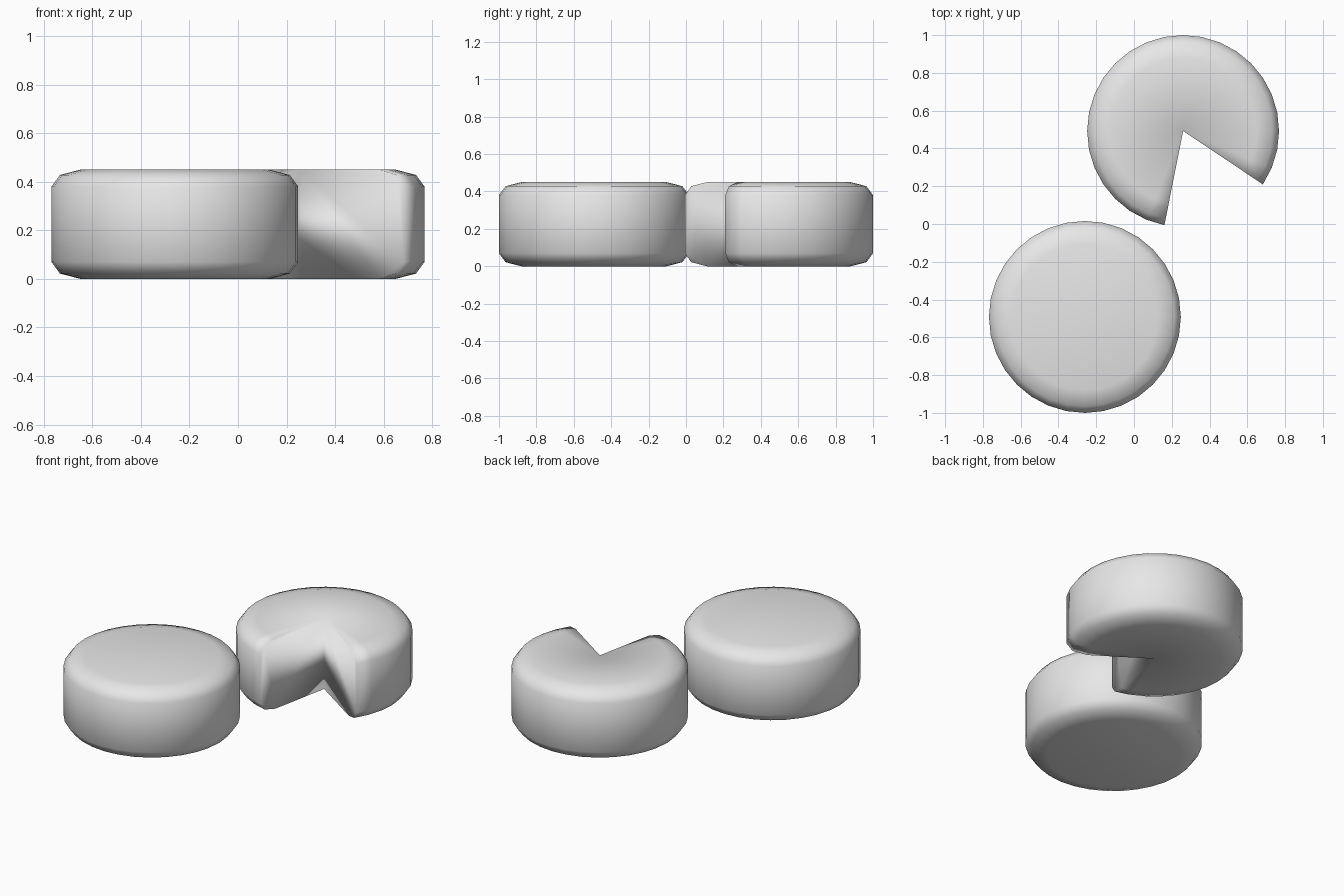
import bpy
import bmesh
from math import sin, cos, tau

cube = bpy.data.objects.get("Cube")
if cube:
    bpy.data.objects.remove(cube)

# Plain grey rind
grey = bpy.data.materials.new("light grey")
grey.use_nodes = True
colour = (0.8, 0.8, 0.8, 1)
grey.diffuse_color = colour
grey.node_tree.nodes["Principled BSDF"].inputs["Base Color"].default_value = colour

SEGMENTS = 32
RADIUS = 0.508
HEIGHT = 0.45
# Softened rim: inset from the radius, height
LOWER = [(0.12, 0), (0.035, 0.022), (0, 0.07)]
PROFILE = [(RADIUS - i, z) for i, z in LOWER]
PROFILE += [(RADIUS - i, HEIGHT - z) for i, z in reversed(LOWER)]


def wheel(name, location, first=0, missing=0):
    """Turn the rim profile into a wheel, leaving out some segments as a wedge."""
    bm = bmesh.new()
    count = SEGMENTS - missing
    columns = []
    for s in range(count + (1 if missing else 0)):
        a = tau * (first + s) / SEGMENTS
        columns.append([bm.verts.new((r * cos(a), r * sin(a), z)) for r, z in PROFILE])

    # Rounded side
    for s in range(count):
        a, b = columns[s], columns[(s + 1) % len(columns)]
        for k in range(len(PROFILE) - 1):
            bm.faces.new((a[k], b[k], b[k + 1], a[k + 1]))

    if missing:
        # Fanned top and bottom, and the two walls of the wedge
        bottom = bm.verts.new((0, 0, 0))
        top = bm.verts.new((0, 0, HEIGHT))
        for a, b in zip(columns, columns[1:]):
            bm.faces.new((bottom, b[0], a[0]))
            bm.faces.new((top, a[-1], b[-1]))
        for c in (columns[0], columns[-1]):
            bm.faces.new([bottom] + c + [top])
    else:
        # Flat top and bottom
        bm.faces.new([c[0] for c in columns])
        bm.faces.new([c[-1] for c in columns])

    bmesh.ops.recalc_face_normals(bm, faces=bm.faces)
    for f in bm.faces:
        f.smooth = True
    mesh = bpy.data.meshes.new(name)
    bm.to_mesh(mesh)
    bm.free()
    mesh.materials.append(grey)
    obj = bpy.data.objects.new(name, mesh)
    obj.location = location
    bpy.context.collection.objects.link(obj)
    return obj


wheel("whole_wheel", (-0.26, -0.492, 0))
wheel("cut_wheel", (0.26, 0.492, 0), first=-3, missing=6)
